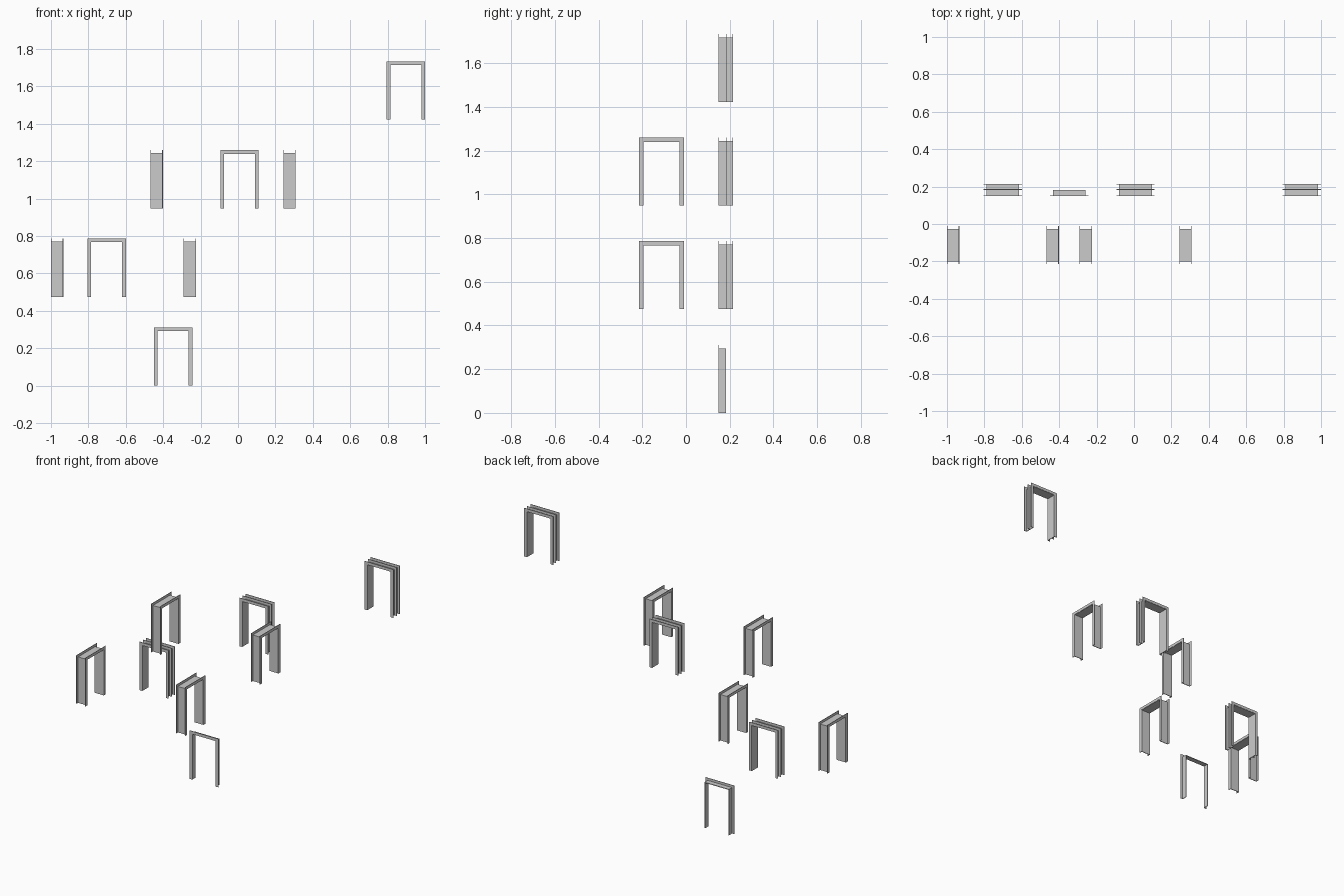
import bpy, bmesh
from mathutils import Matrix
from math import radians

if "Cube" in bpy.data.objects:
    bpy.data.objects.remove(bpy.data.objects["Cube"])

W, H = 0.205, 0.311       # overall frame width and height
T = 0.003                 # casing board thickness
DEPTH = 0.066             # wall depth of a full frame


def arch(bm, outer, inner, y0, y1):
    """Upside-down U: material between two insets, extruded from y0 to y1."""
    a, b = W / 2 - outer, W / 2 - inner
    ta, tb = H - outer, H - inner
    pts = [(-a, 0), (-a, ta), (a, ta), (a, 0), (b, 0), (b, tb), (-b, tb), (-b, 0)]
    front = [bm.verts.new((x, y0, z)) for x, z in pts]
    back = [bm.verts.new((x, y1, z)) for x, z in pts]
    n = len(pts)
    # left leg, head and right leg faces, mitred at the corners
    for i, j, k, l in ((0, 1, 6, 7), (1, 2, 5, 6), (2, 3, 4, 5)):
        bm.faces.new([front[v] for v in (i, j, k, l)])
        bm.faces.new([back[v] for v in (l, k, j, i)])
    for i in range(n):
        j = (i + 1) % n
        bm.faces.new((front[i], back[i], back[j], front[j]))


def door_frame(name, casings, depth, loc, turn=0):
    bm = bmesh.new()
    # jamb lining
    arch(bm, 0.0155, 0.0195, T / 2, depth - T / 2 if depth in casings else depth)
    # casing boards around the opening
    for y in casings:
        y0 = min(y, depth - T)
        arch(bm, 0, 0.018, y0, y0 + T)
    bmesh.ops.recalc_face_normals(bm, faces=bm.faces)
    bmesh.ops.translate(bm, verts=bm.verts, vec=(0, -depth / 2, 0))
    bmesh.ops.rotate(bm, verts=bm.verts, cent=(0, 0, 0),
                     matrix=Matrix.Rotation(radians(turn), 3, 'Z'))
    me = bpy.data.meshes.new(name)
    bm.to_mesh(me)
    bm.free()
    ob = bpy.data.objects.new(name, me)
    ob.location = loc
    bpy.context.collection.objects.link(ob)


# single-sided frame on the ground
door_frame("single_door_frame", [0], 0.034, (-0.347, 0.149 + 0.017, 0))

# front-facing frames with three casings
for i, (x, z) in enumerate([(-0.702, 0.475), (0.008, 0.948), (0.8975, 1.422)]):
    door_frame(f"front_door_frame_{i + 1}", [0, 0.034, DEPTH], DEPTH, (x, 0.182, z))

# side-facing frames with two casings
for i, (x, z) in enumerate([(-0.967, 0.475), (-0.258, 0.475), (-0.435, 0.948), (0.275, 0.948)]):
    door_frame(f"side_door_frame_{i + 1}", [0, DEPTH], DEPTH, (x, -0.1125, z), 90)
